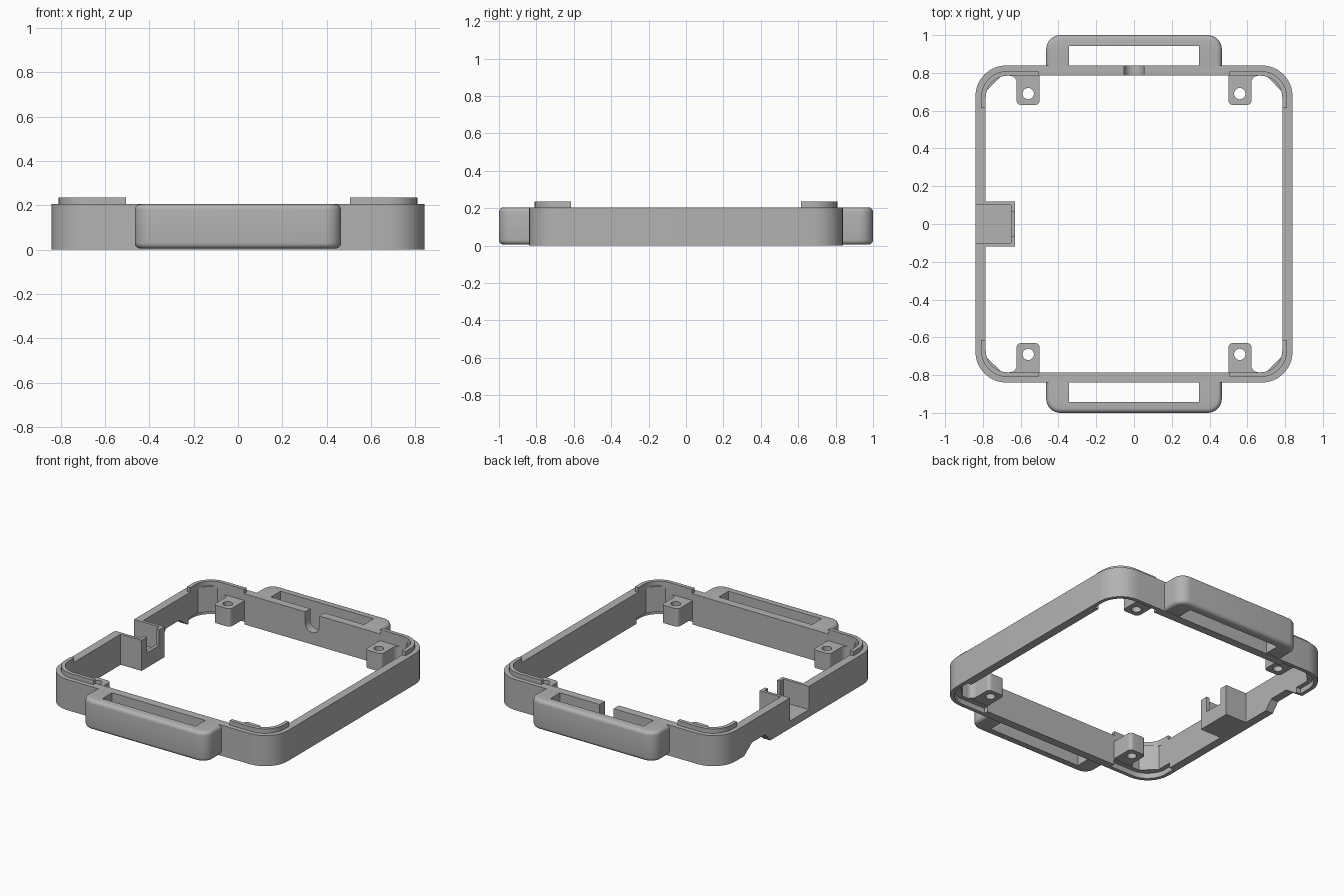
import bpy, bmesh, math
from mathutils import Vector

cube = bpy.data.objects.get("Cube")
if cube:
    bpy.data.objects.remove(cube, do_unlink=True)

grey = bpy.data.materials.new("plain grey")
grey.use_nodes = True
grey.diffuse_color = (0.45, 0.45, 0.45, 1)
grey.node_tree.nodes["Principled BSDF"].inputs["Base Color"].default_value = grey.diffuse_color

H = 0.205                      # frame height
OUT, INN = 0.84, 0.785         # outer and inner half widths
CORNERS = [(sx, sy) for sx in (1, -1) for sy in (1, -1)]


def outline(points, steps=8):
    """Round each (x, y, radius) corner of a polygon; radius is optional."""
    result = []
    for i, p in enumerate(points):
        c = Vector(p[:2])
        if len(p) < 3:
            result.append(c)
            continue
        a = (Vector(points[i - 1][:2]) - c).normalized()
        b = (Vector(points[(i + 1) % len(points)][:2]) - c).normalized()
        half, r = a.angle(b) / 2, p[2]
        centre = c + (a + b).normalized() * r / math.sin(half)
        v0 = c + a * r / math.tan(half) - centre
        v1 = c + b * r / math.tan(half) - centre
        turn = v0.angle(v1)
        for k in range(steps + 1):
            t = k / steps
            result.append(centre + (v0 * math.sin((1 - t) * turn) + v1 * math.sin(t * turn)) / math.sin(turn))
    return result


def prism(name, points, low, high, plane="xy", bevel=0):
    """Extrude a rounded outline between two levels along the remaining axis."""
    place = {"xy": lambda p, h: (p.x, p.y, h),
             "xz": lambda p, h: (p.x, h, p.y),
             "yz": lambda p, h: (h, p.x, p.y)}[plane]
    pts = outline(points)
    bm = bmesh.new()
    rims = [[bm.verts.new(place(p, h)) for p in pts] for h in (low, high)]
    caps = [bm.faces.new(r) for r in rims]
    for i in range(len(pts)):
        j = (i + 1) % len(pts)
        bm.faces.new((rims[0][i], rims[0][j], rims[1][j], rims[1][i]))
    bmesh.ops.recalc_face_normals(bm, faces=bm.faces)
    if bevel:
        edges = list({e for f in caps for e in f.edges})
        bmesh.ops.bevel(bm, geom=edges, offset=bevel, segments=5, profile=0.5, affect="EDGES")
    mesh = bpy.data.meshes.new(name)
    bm.to_mesh(mesh)
    bm.free()
    mesh.materials.append(grey)
    obj = bpy.data.objects.new(name, mesh)
    bpy.context.collection.objects.link(obj)
    return obj


def rect(x0, x1, y0, y1):
    return [(x0, y0), (x1, y0), (x1, y1), (x0, y1)]


def cut(obj, cutter):
    """Subtract a cutter and throw it away."""
    cutter.hide_render = True
    mod = obj.modifiers.new("cut", "BOOLEAN")
    mod.operation, mod.solver, mod.object = "DIFFERENCE", "EXACT", cutter
    bpy.context.view_layer.objects.active = obj
    bpy.ops.object.modifier_apply(modifier=mod.name)
    bpy.data.objects.remove(cutter, do_unlink=True)


def flip(points, sx, sy):
    return [(p[0] * sx, p[1] * sy, *p[2:]) for p in points]


parts = []

# Square frame with rounded outside and chamfered inside corners
ch = 0.70
frame = prism("frame", [(x, y, 0.165) for x, y in rect(-OUT, OUT, -OUT, OUT)], 0, H)
cut(frame, prism("opening", [(INN, -ch), (INN, ch), (ch, INN), (-ch, INN),
                             (-INN, ch), (-INN, -ch), (-ch, -INN), (ch, -INN)], -0.1, 0.4))
# Cable notch in the back wall
cut(frame, prism("cable_notch", [(-0.052, 0.08, 0.05), (0.052, 0.08, 0.05), (0.052, 0.3), (-0.052, 0.3)],
                 0.7, 0.9, "xz"))
# Sloped notch under the right wall
cut(frame, prism("under_notch", [(0.30, -0.01), (0.60, -0.01), (0.50, 0.06), (0.36, 0.06)],
                 -0.9, -0.7, "yz"))
parts.append(frame)

for sx, sy in CORNERS:
    side = ("front" if sy < 0 else "back") + ("_left" if sx > 0 else "_right")
    # Socket under each corner
    socket = [(0.5, 0.6), (0.815, 0.6), (0.815, 0.815, 0.14), (0.5, 0.815)]
    cut(frame, prism("socket", flip(socket, sx, sy), -0.02, 0.035))
    # Locating lip on top of each corner
    lip = [(0.505, 0.81), (0.81, 0.81, 0.14), (0.81, 0.615), (INN, 0.615), (INN, INN, 0.115), (0.505, INN)]
    parts.append(prism(side + "_lip", flip(lip, sx, sy), 0.195, 0.235))
    # Screw tab with a hole
    tab = [(0.5, 0.80), (0.5, 0.63, 0.025), (0.622, 0.63, 0.025), (0.622, INN, 0.035), (0.68, INN), (0.68, 0.80)]
    tab_obj = prism(side + "_screw_tab", flip(tab, sx, sy), 0.04, 0.16)
    hole = [(x, y, 0.0299) for x, y in rect(0.53, 0.59, 0.66, 0.72)]
    cut(tab_obj, prism("hole", flip(hole, sx, sy), -0.1, 0.4))
    parts.append(tab_obj)

# Strap handles at the front and back
for name, sy in (("front_strap_handle", -1), ("back_strap_handle", 1)):
    grip = [(-0.465, 0.79), (0.465, 0.79), (0.465, 1.0, 0.075), (-0.465, 1.0, 0.075)]
    handle = prism(name, flip(grip, 1, sy), 0.005, H, bevel=0.025)
    cut(handle, prism("slot", flip(rect(-0.345, 0.345, 0.7, 0.942), 1, sy), -0.1, 0.4))
    parts.append(handle)

# Socket holder on the right wall, open outward
holder = prism("socket_holder", rect(-0.80, -0.63, -0.12, 0.12), 0, H)
for body in (frame, holder):
    cut(body, prism("pocket", rect(-0.9, -0.652, -0.1, 0.1), 0.05, 0.4))
cut(holder, prism("plug_notch", rect(-0.7, -0.6, -0.065, 0.065), 0.10, 0.4))
parts.append(holder)

# Smooth curves, keep edges sharp
bpy.ops.object.select_all(action="DESELECT")
for obj in parts:
    obj.select_set(True)
bpy.context.view_layer.objects.active = frame
bpy.ops.object.shade_smooth_by_angle(angle=math.radians(30))
